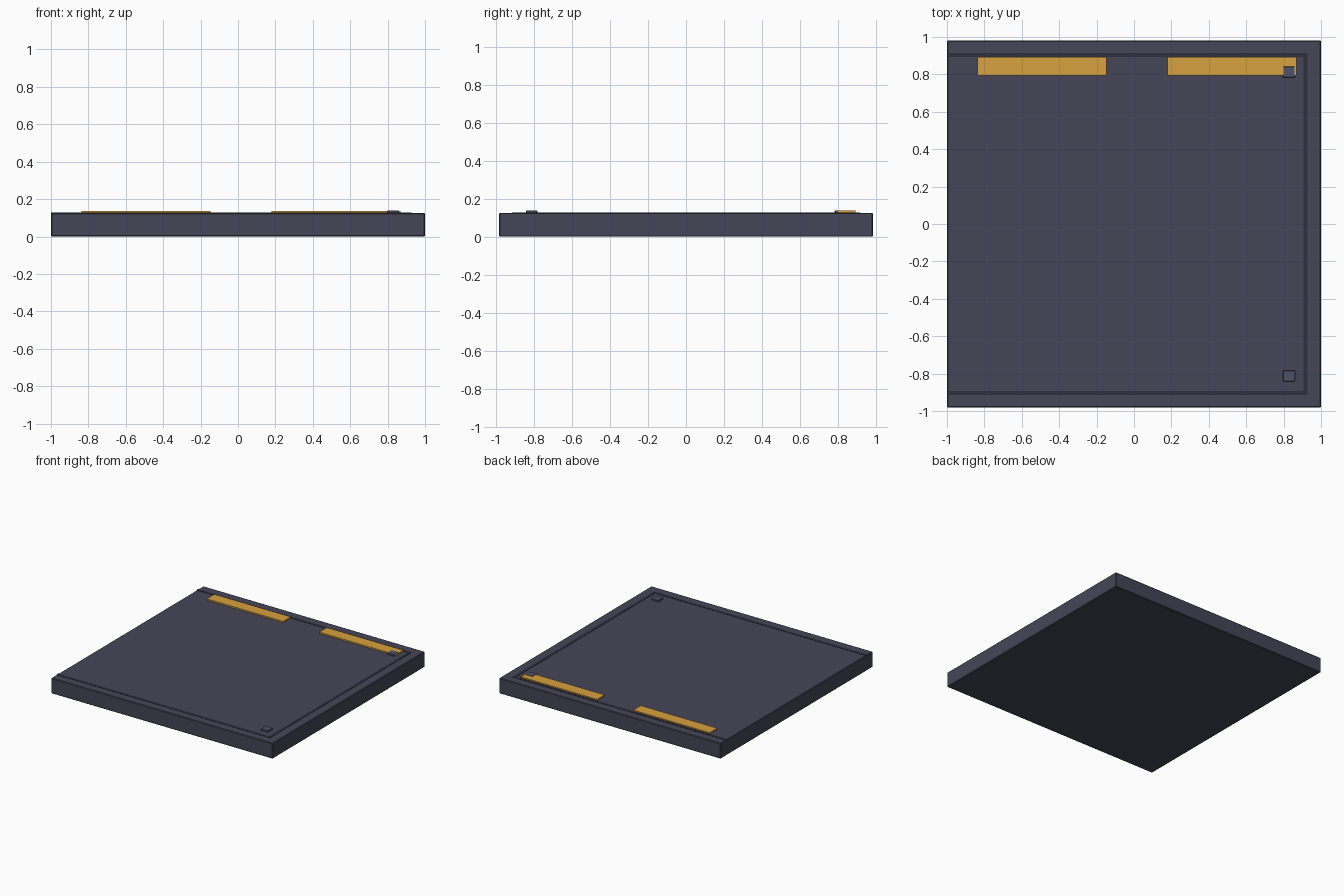
import bpy

if "Cube" in bpy.data.objects:
    bpy.data.objects.remove(bpy.data.objects["Cube"])


def material(name, rgb):
    m = bpy.data.materials.new(name)
    m.diffuse_color = (*rgb, 1)
    m.use_nodes = True
    m.node_tree.nodes["Principled BSDF"].inputs["Base Color"].default_value = m.diffuse_color
    return m


def box(name, x, y, z, mat, bevel=0.0):
    """Box from (min, max) ranges on each axis, with an optional small edge bevel."""
    bpy.ops.mesh.primitive_cube_add(size=1)
    ob = bpy.context.object
    ob.name = name
    ob.location = [(r[0] + r[1]) / 2 for r in (x, y, z)]
    ob.scale = [r[1] - r[0] for r in (x, y, z)]
    bpy.ops.object.transform_apply(location=False, rotation=False, scale=True)
    ob.data.materials.append(mat)
    if bevel:
        mod = ob.modifiers.new("edge_bevel", "BEVEL")
        mod.width = bevel
        mod.segments = 1
    return ob


slab_mat = material("slate", (0.06, 0.06, 0.095))
trim_mat = material("dark_trim", (0.03, 0.03, 0.05))
stripe_mat = material("amber", (0.68, 0.36, 0.05))
stud_mat = material("stud_grey", (0.08, 0.085, 0.14))

TOP = 0.126

# Floor slab
box("floor_slab", (-1, 1), (-0.982, 0.982), (0, TOP), slab_mat, 0.005)

# Dark seam lines along front, back and right edges, open on the left
SEAM = (TOP - 0.01, TOP + 0.002)
for side, name in ((-1, "front_seam"), (1, "back_seam")):
    y = sorted((side * 0.892, side * 0.914))
    box(name, (-1, 0.928), y, SEAM, trim_mat)
box("right_seam", (0.906, 0.928), (-0.892, 0.892), SEAM, trim_mat)

# Amber marking strips along the back
for name, x0 in (("left_marking", -0.838), ("right_marking", 0.178)):
    box(name, (x0, x0 + 0.69), (0.795, 0.892), (TOP - 0.005, 0.137), stripe_mat)

# Corner studs on the right side
for side, name in ((-1, "front_stud"), (1, "back_stud")):
    y = side * 0.812
    box(name, (0.797, 0.86), (y - 0.03, y + 0.03), (TOP - 0.005, 0.139), stud_mat, 0.003)
